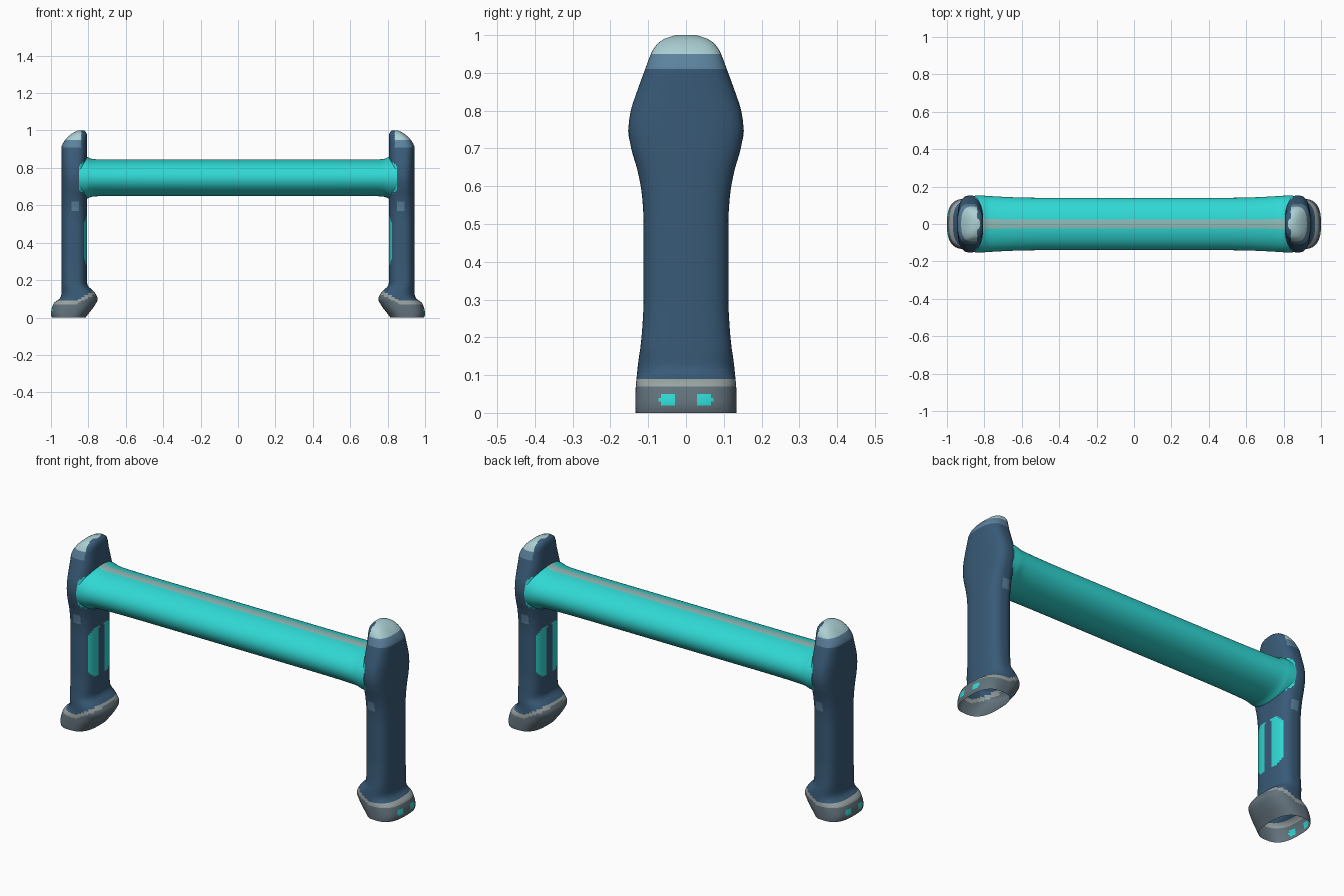
import bpy, bmesh, math

cube = bpy.data.objects.get("Cube")
if cube:
    bpy.data.objects.remove(cube, do_unlink=True)


def material(name, rgb):
    """Flat material from an sRGB colour given in 0-255."""
    lin = [((c / 255 + 0.055) / 1.055) ** 2.4 for c in rgb] + [1]
    m = bpy.data.materials.new(name)
    m.use_nodes = True
    m.diffuse_color = lin
    bsdf = m.node_tree.nodes["Principled BSDF"]
    bsdf.inputs["Base Color"].default_value = lin
    bsdf.inputs["Roughness"].default_value = 0.6
    return m


NAMES = ["navy", "turquoise", "slate_grey", "light_grey", "pale_blue", "steel_blue", "stripe_grey"]
COLOURS = [(56, 90, 119), (48, 216, 212), (98, 114, 123), (154, 163, 163),
           (172, 208, 212), (92, 130, 158), (142, 188, 184)]
MATS = [material(n, c) for n, c in zip(NAMES, COLOURS)]
NAVY, TURQ, SLATE, LIGHT, PALE, STEEL, STRIPE = range(len(NAMES))


def smooth_sample(keys, t):
    """Hermite interpolation through keys whose first entry is the position."""
    i = max(k for k in range(len(keys) - 1) if keys[k][0] <= t or k == 0)
    a, b = keys[i], keys[i + 1]
    before, after = keys[max(i - 1, 0)], keys[min(i + 2, len(keys) - 1)]
    h = b[0] - a[0]
    u = (t - a[0]) / h
    out = []
    for j in range(1, len(a)):
        ma = (b[j] - before[j]) / (b[0] - before[0]) * h
        mb = (after[j] - a[j]) / (after[0] - a[0]) * h
        if a[j] == b[j]:
            ma = mb = 0
        out.append((2*u**3 - 3*u*u + 1) * a[j] + (u**3 - 2*u*u + u) * ma
                   + (3*u*u - 2*u**3) * b[j] + (u**3 - u*u) * mb)
    return out


def oval(n, power):
    """Unit superellipse."""
    pts = []
    for k in range(n):
        c, s = math.cos(math.tau * k / n), math.sin(math.tau * k / n)
        pts.append((math.copysign(abs(c) ** (2 / power), c),
                    math.copysign(abs(s) ** (2 / power), s)))
    return pts


def loft(name, rings, rule, caps):
    """Skin rings of points, then colour each face by rule(centre)."""
    bm = bmesh.new()
    loops = [[bm.verts.new(p) for p in ring] for ring in rings]
    n = len(loops[0])
    for lo, hi in zip(loops, loops[1:]):
        for k in range(n):
            bm.faces.new((lo[k], lo[(k + 1) % n], hi[(k + 1) % n], hi[k]))
    for c in caps:
        bm.faces.new(loops[c])
    bmesh.ops.recalc_face_normals(bm, faces=bm.faces)
    for f in bm.faces:
        f.material_index = rule(f.calc_center_median())
    me = bpy.data.meshes.new(name)
    bm.to_mesh(me)
    bm.free()
    for m in MATS:
        me.materials.append(m)
    ob = bpy.data.objects.new(name, me)
    bpy.context.collection.objects.link(ob)
    bpy.ops.object.select_all(action="DESELECT")
    ob.select_set(True)
    bpy.context.view_layer.objects.active = ob
    bpy.ops.object.shade_smooth_by_angle(angle=math.radians(50))


# Post profile: height, outer x, inner x, half depth
POST = [(0, .995, .815, .133), (.02, 1.0, .80, .134), (.05, .995, .776, .134),
        (.08, .982, .757, .132), (.10, .955, .75, .13), (.12, .945, .757, .128),
        (.145, .944, .776, .125), (.17, .944, .803, .121), (.22, .944, .806, .116),
        (.30, .944, .806, .112), (.50, .944, .806, .112), (.58, .944, .806, .117),
        (.64, .944, .806, .128), (.70, .944, .806, .145), (.75, .944, .806, .152),
        (.80, .944, .806, .146), (.85, .944, .806, .13), (.91, .944, .806, .108),
        (.94, .931, .806, .097), (.96, .915, .806, .088), (.98, .893, .808, .073),
        (.99, .877, .813, .058), (1.0, .856, .823, .028)]


def post_colour(c):
    x, y, z = abs(c.x), abs(c.y), c.z
    # Foot: grey shoe, pale rim rising on the inner side, small marks outside
    rim = .083 + max(0, .86 - x) * .55
    if z < rim - .011:
        if x > .965 and .02 < z < .05 and .025 < y < .075 - abs(z - .035):
            return TURQ
        return SLATE
    if z < rim + .011:
        return LIGHT
    # Twin strips on the inner face
    end = abs(z - .41)
    if x < .83 and .02 < y < .09 - max(0, end - .1) * 1.2 and end < .13:
        return TURQ
    # Collar around the beam
    off = abs(z - .747)
    if off < .1 and x < .85 - max(0, off - .065) * 1.3:
        return TURQ
    # Sloping cap and the little side patch
    if z > .915 and x > .838:
        return PALE if z > .948 else STEEL
    if .57 < z < .62 and abs(x - .872) < .02:
        return STEEL
    return NAVY


section = oval(96, 2.7)
for side, label in ((1, "left_post"), (-1, "right_post")):
    rings = []
    for i in range(101):
        z = i / 100
        outer, inner, depth = smooth_sample(POST, z)
        mid, half = (outer + inner) / 2, (outer - inner) / 2
        rings.append([(side * (mid + half * u), depth * v, z) for u, v in section])
    loft(label, rings, post_colour, [-1])  # the foot is open underneath

# Beam profile: distance from centre, half depth, half height
BEAM = [(0, .14, .0975), (.5, .14, .0975), (.65, .143, .0975), (.75, .148, .0985),
        (.785, .15, .102), (.81, .152, .113), (.85, .153, .115)]
STATIONS = [0, .25, .5, .55, .6, .65, .7, .73, .75, .77, .785, .795, .803, .81, .83, .85]


def beam_colour(c):
    return STRIPE if c.z > .8 and abs(c.y) < .026 and abs(c.x) < .82 else TURQ


rings = []
for x in [-s for s in reversed(STATIONS[1:])] + STATIONS:
    depth, height = smooth_sample(BEAM, abs(x))
    rings.append([(x, depth * u, .747 + height * v) for u, v in oval(72, 2)])
loft("cross_beam", rings, beam_colour, [0, -1])
